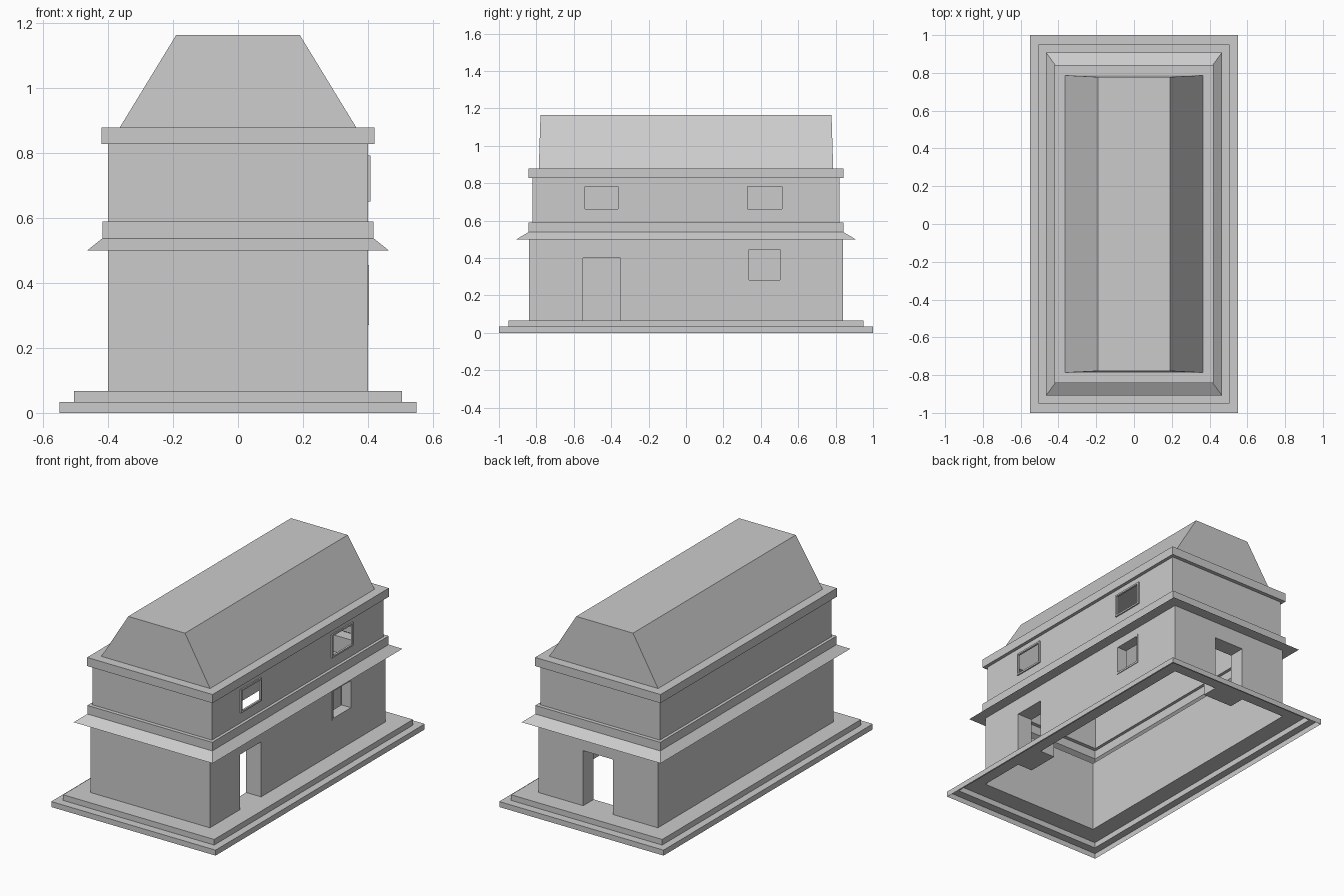
import bpy, bmesh
from mathutils import Vector

if "Cube" in bpy.data.objects:
    bpy.data.objects.remove(bpy.data.objects["Cube"])


def finish(name, bm, outward=True):
    bmesh.ops.remove_doubles(bm, verts=bm.verts, dist=1e-5)
    if outward:
        bmesh.ops.recalc_face_normals(bm, faces=bm.faces)
    mesh = bpy.data.meshes.new(name)
    bm.to_mesh(mesh)
    bm.free()
    ob = bpy.data.objects.new(name, mesh)
    bpy.context.collection.objects.link(ob)
    return ob


def quad(bm, pts):
    return bm.faces.new([bm.verts.new(p) for p in pts])


def rect(hx, hy, z):
    return [Vector(p) for p in ((-hx, -hy, z), (hx, -hy, z), (hx, hy, z), (-hx, hy, z))]


def shell(name, rings, cap=False):
    """Thin skin lofted through rectangles given as (half x, half y, z)."""
    bm = bmesh.new()
    loops = [rect(*r) for r in rings]
    for a, b in zip(loops, loops[1:]):
        for i in range(4):
            j = (i + 1) % 4
            quad(bm, (a[i], a[j], b[j], b[i]))
    if cap:
        quad(bm, loops[-1])
    return finish(name, bm, False)


def wall(name, place, u0, u1, z0, z1, holes, depth):
    """Flat wall with rectangular openings and inward reveals.
    place(u, z, d) maps wall coordinates and inward depth to 3D."""
    bm = bmesh.new()
    us = sorted({u0, u1, *(u for h in holes for u in h[:2])})
    zs = sorted({z0, z1, *(z for h in holes for z in h[2:])})
    for a, b in zip(us, us[1:]):
        for c, d in zip(zs, zs[1:]):
            mu, mz = (a + b) / 2, (c + d) / 2
            if not any(h[0] < mu < h[1] and h[2] < mz < h[3] for h in holes):
                quad(bm, [place(*p, 0) for p in ((a, c), (b, c), (b, d), (a, d))])
    for (a, b, c, d), dep in zip(holes, depth):
        if dep:
            ring = [(a, c), (b, c), (b, d), (a, d)]
            for p, q in zip(ring, ring[1:] + ring[:1]):
                quad(bm, (place(*q, 0), place(*p, 0), place(*p, dep), place(*q, dep)))
    bmesh.ops.remove_doubles(bm, verts=bm.verts, dist=1e-5)
    bmesh.ops.dissolve_limit(bm, angle_limit=0.01, verts=bm.verts, edges=bm.edges)
    return finish(name, bm, False)


def frame(name, hole, x0, x1, w):
    """Rectangular window surround on the right side."""
    a, b, c, d = hole
    bm = bmesh.new()

    def loop(x, g):
        return [(x, a - g, c - g), (x, b + g, c - g), (x, b + g, d + g), (x, a - g, d + g)]
    loops = [loop(x0, 0), loop(x0, w), loop(x1, w), loop(x1, 0)]
    for p, q in zip(loops, loops[1:] + loops[:1]):
        for i in range(4):
            j = (i + 1) % 4
            quad(bm, (p[i], p[j], q[j], q[i]))
    return finish(name, bm)


def right(x):
    return lambda u, z, d: (x - d, u, z)


def left(x):
    return lambda u, z, d: (-x + d, -u, z)


def back(y):
    return lambda u, z, d: (-u, y - d, z)


def front(y):
    return lambda u, z, d: (u, -y + d, z)


# Stepped base, open underneath
shell("stepped_base", [(.55, 1, 0), (.55, 1, .033), (.506, .95, .033),
                       (.506, .95, .067), (.4, .84, .067)])

# Ground floor walls with two doors and a window
Z0, Z1 = .067, .5
low_win = (.337, .503, .282, .445)
wall("lower_wall_right", right(.4), -.84, .84, Z0, Z1,
     [(-.55, -.35, Z0, .4), low_win], [.1, .06])
wall("lower_wall_left", left(.4), -.84, .84, Z0, Z1, [], [])
wall("lower_wall_back", back(.84), -.4, .4, Z0, Z1, [(-.1, .1, Z0, .4)], [.1])
wall("lower_wall_front", front(.84), -.4, .4, Z0, Z1, [], [])

# Flared eave and band between the floors
shell("eave_and_band", [(.4, .84, .5), (.465, .907, .5), (.418, .843, .538),
                        (.418, .843, .59), (.4, .82, .59)])

# Upper floor walls with two windows
up_wins = [(-.541, -.364, .662, .783), (.33, .514, .662, .783)]
wall("upper_wall_right", right(.4), -.82, .82, .59, .828, up_wins, [0, 0])
wall("upper_wall_left", left(.4), -.82, .82, .59, .828, [], [])
wall("upper_wall_back", back(.82), -.4, .4, .59, .828, [], [])
wall("upper_wall_front", front(.82), -.4, .4, .59, .828, [], [])

# Cornice and flat-topped roof
shell("cornice", [(.4, .82, .828), (.42, .843, .828), (.42, .843, .88), (.364, .787, .88)])
shell("roof", [(.364, .787, .88), (.19, .778, 1.165)], cap=True)

# Window surrounds
frame("lower_window_frame", low_win, .398, .404, .011)
for n, h in enumerate(up_wins):
    frame(f"upper_window_frame_{n + 1}", h, .396, .408, .010)
# Tiny floor at each threshold is part of the door reveals above
